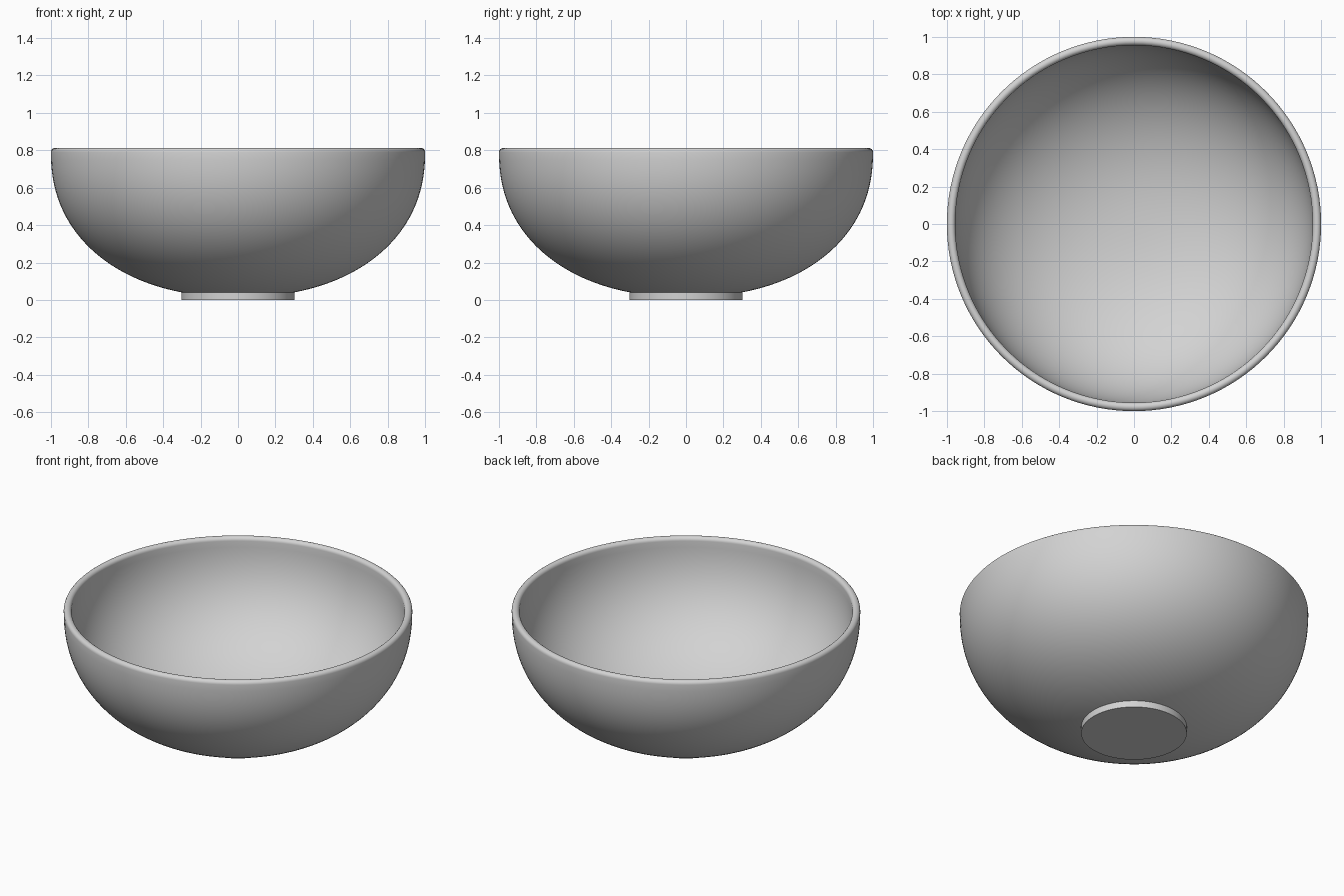
import bpy, bmesh, math

cube = bpy.data.objects.get("Cube")
if cube:
    bpy.data.objects.remove(cube)

grey = bpy.data.materials.new("plain grey")
grey.use_nodes = True
colour = (0.65, 0.65, 0.65, 1)
grey.diffuse_color = colour
grey.node_tree.nodes["Principled BSDF"].inputs["Base Color"].default_value = colour

SEGMENTS = 128
RIM_Z, DEPTH, WALL = 0.79, 0.775, 0.045
FULLNESS = 2.2  # 2 is a plain ellipse, higher is rounder at the shoulder
FOOT_R, FOOT_TOP = 0.303, 0.045


def lathe(name, profile):
    """Spin a radius/height profile around the z axis."""
    bm = bmesh.new()
    verts = [bm.verts.new((r, 0, z)) for r, z in profile]
    edges = [bm.edges.new(pair) for pair in zip(verts, verts[1:])]
    bmesh.ops.spin(bm, geom=verts + edges, cent=(0, 0, 0), axis=(0, 0, 1),
                   angle=math.tau, steps=SEGMENTS, use_duplicate=False)
    bmesh.ops.remove_doubles(bm, verts=bm.verts, dist=0.0001)
    bmesh.ops.recalc_face_normals(bm, faces=bm.faces)
    mesh = bpy.data.meshes.new(name)
    bm.to_mesh(mesh)
    bm.free()
    mesh.materials.append(grey)
    obj = bpy.data.objects.new(name, mesh)
    bpy.context.collection.objects.link(obj)
    bpy.ops.object.select_all(action="DESELECT")
    obj.select_set(True)
    bpy.context.view_layer.objects.active = obj
    bpy.ops.object.shade_smooth_by_angle(angle=math.radians(40))


def arc(radius, depth, steps=40):
    """Quarter superellipse from the bottom centre up to the rim."""
    power = 2 / FULLNESS
    quarter = [math.pi / 2 * i / steps for i in range(steps + 1)]
    return [(radius * math.sin(a) ** power,
             RIM_Z - depth * max(math.cos(a), 0) ** power) for a in quarter]


# Bowl wall: outer curve, rounded lip, inner curve
half = WALL / 2
lip = [(1 - half + half * math.cos(a), RIM_Z + half * math.sin(a))
       for a in (math.pi * i / 12 for i in range(1, 12))]
inner = arc(1 - WALL, DEPTH - WALL)
lathe("bowl", arc(1, DEPTH) + lip + inner[::-1])

# Short round foot under the bowl
lathe("foot", [(0, 0), (FOOT_R, 0), (FOOT_R, FOOT_TOP), (0, FOOT_TOP)])
